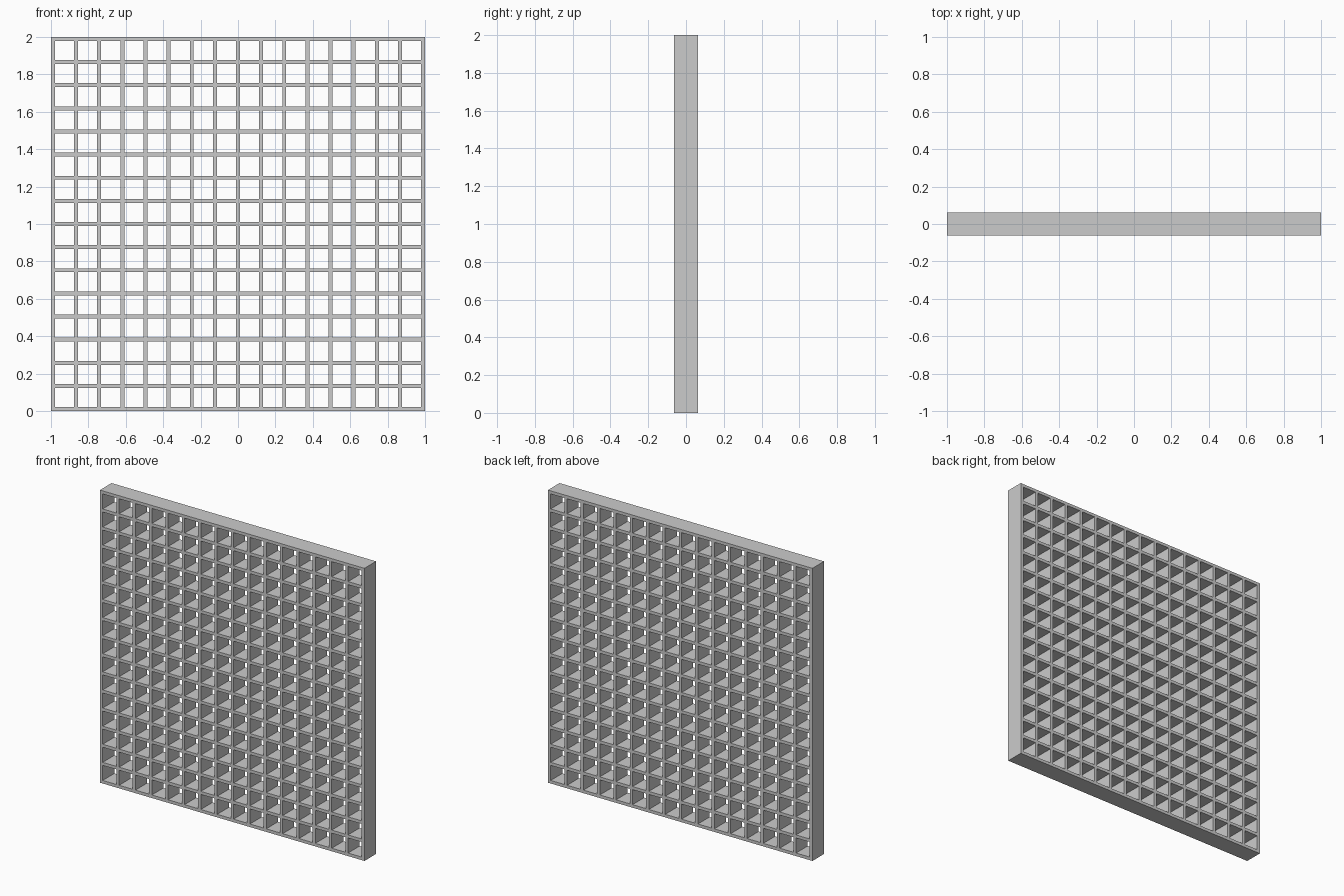
import bpy
import bmesh

CELLS = 16       # openings along each side
SIZE = 2.0
BAR = 0.021      # bar width
DEPTH = 0.125

if "Cube" in bpy.data.objects:
    bpy.data.objects.remove(bpy.data.objects["Cube"], do_unlink=True)

# Grey finish
grey = bpy.data.materials.new("plain_grey")
grey.use_nodes = True
colour = (0.6, 0.6, 0.6, 1.0)
grey.diffuse_color = colour
grey.node_tree.nodes["Principled BSDF"].inputs["Base Color"].default_value = colour

# Bar edges along one side: each bar contributes a start and an end
pitch = (SIZE - BAR) / CELLS
edges = [i * pitch + side for i in range(CELLS + 1) for side in (0, BAR)]

# Front lattice: every strip crossing except the openings
bm = bmesh.new()
verts = [[bm.verts.new((x - SIZE / 2, -DEPTH / 2, z)) for x in edges] for z in edges]
for r in range(len(edges) - 1):
    for c in range(len(edges) - 1):
        if r % 2 and c % 2:
            continue
        bm.faces.new((verts[r][c], verts[r][c + 1], verts[r + 1][c + 1], verts[r + 1][c]))

# Give the lattice its depth, keeping the front faces
front = list(bm.faces)
result = bmesh.ops.extrude_face_region(bm, geom=front, use_keep_orig=True)
moved = [g for g in result["geom"] if isinstance(g, bmesh.types.BMVert)]
bmesh.ops.translate(bm, verts=moved, vec=(0, DEPTH, 0))
bmesh.ops.recalc_face_normals(bm, faces=bm.faces)

mesh = bpy.data.meshes.new("lattice_panel")
bm.to_mesh(mesh)
bm.free()
mesh.materials.append(grey)
panel = bpy.data.objects.new("lattice_panel", mesh)
bpy.context.collection.objects.link(panel)
